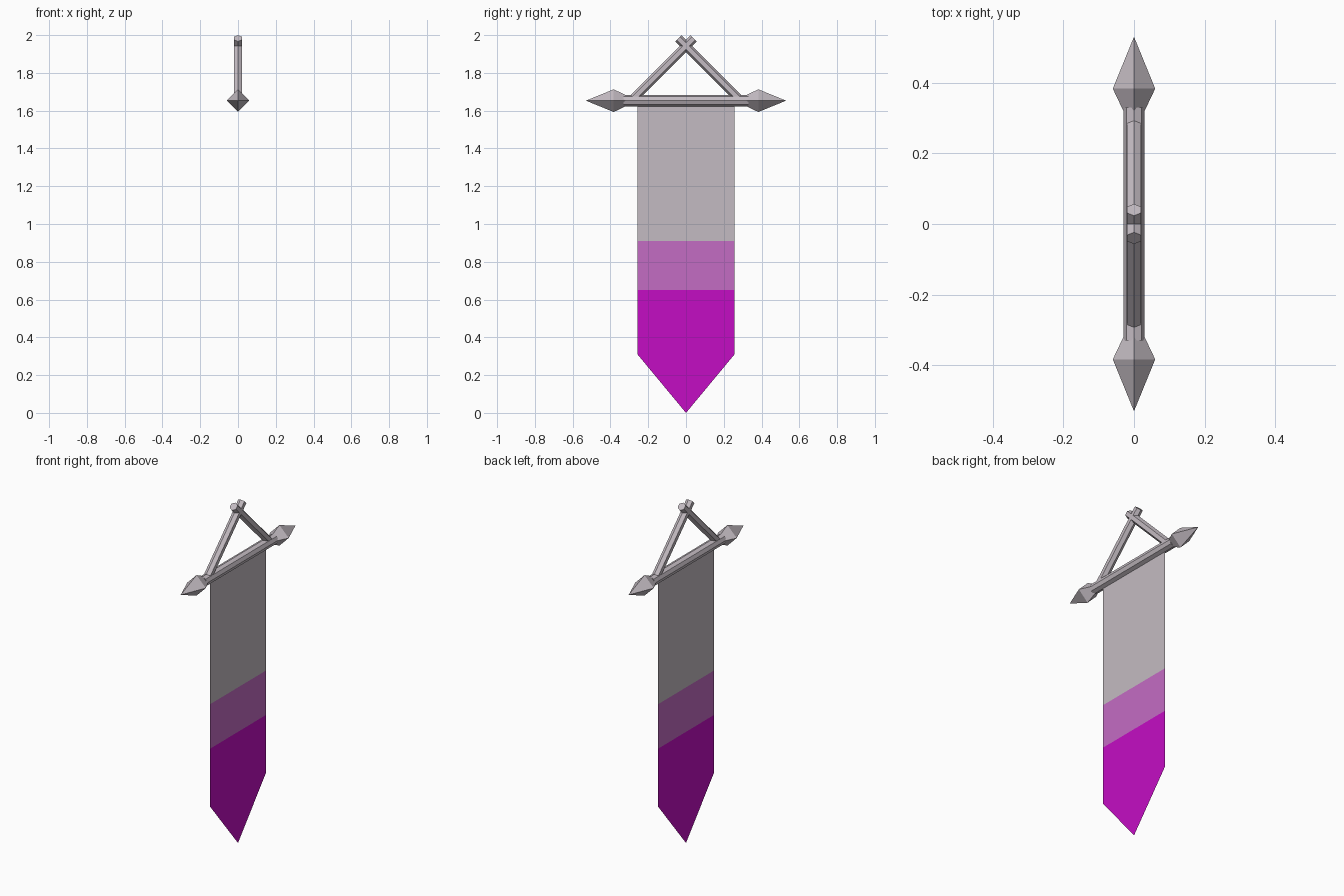
import bpy, bmesh, math
from mathutils import Vector

cube = bpy.data.objects.get("Cube")
if cube:
    bpy.data.objects.remove(cube, do_unlink=True)


def material(name, rgb):
    m = bpy.data.materials.new(name)
    m.use_nodes = True
    m.diffuse_color = (*rgb, 1)
    m.node_tree.nodes["Principled BSDF"].inputs["Base Color"].default_value = (*rgb, 1)
    return m


grey = material("pale grey", (0.55, 0.50, 0.54))
orchid = material("orchid", (0.55, 0.15, 0.55))
magenta = material("magenta", (0.55, 0.004, 0.55))


def finish(name, bm, mats):
    mesh = bpy.data.meshes.new(name)
    bm.to_mesh(mesh)
    bm.free()
    for m in mats:
        mesh.materials.append(m)
    ob = bpy.data.objects.new(name, mesh)
    bpy.context.collection.objects.link(ob)
    return ob


def spindle(name, start, end, sides, stations):
    """Lofted solid from start to end; stations are (fraction, radius)."""
    start, end = Vector(start), Vector(end)
    axis = end - start
    side = Vector((1, 0, 0))
    up = axis.normalized().cross(side)
    bm = bmesh.new()
    rings = []
    for t, r in stations:
        angles = [2 * math.pi * i / sides for i in range(sides)]
        rings.append([bm.verts.new(start + axis * t
                                   + (up * math.cos(a) + side * math.sin(a)) * r)
                      for a in angles])
    for a, b in zip(rings, rings[1:]):
        for i in range(sides):
            j = (i + 1) % sides
            bm.faces.new((a[i], a[j], b[j], b[i]))
    bm.faces.new(rings[0])
    bm.faces.new(rings[-1])
    bmesh.ops.remove_doubles(bm, verts=bm.verts, dist=1e-5)
    bmesh.ops.recalc_face_normals(bm, faces=bm.faces)
    return finish(name, bm, [grey])


# Crossbar
BAR_Z = 1.653
spindle("crossbar", (0, -0.33, BAR_Z), (0, 0.33, BAR_Z), 8, [(0, 0.03), (1, 0.03)])

# Pointed finials and crossed hanging struts, one pair per end
for label, s in (("front", -1), ("back", 1)):
    spindle(label + "_finial", (0, s * 0.32, BAR_Z), (0, s * 0.53, BAR_Z), 4,
            [(0, 0.03), (0.3, 0.06), (1, 0.000001)])
    spindle(label + "_strut", (0, s * 0.276, 1.667), (0, -s * 0.04, 1.983), 6,
            [(0, 0.0235), (1, 0.0235)])

# Cloth: single sheet with three bands and a pointed hem
bm = bmesh.new()
W = 0.257
levels = [BAR_Z, 0.91, 0.65, 0.31]
rows = [[bm.verts.new((0, y, z)) for y in (-W, W)] for z in levels]
for i, (a, b) in enumerate(zip(rows, rows[1:])):
    bm.faces.new((a[0], b[0], b[1], a[1])).material_index = i
point = bm.verts.new((0, 0, 0))
bm.faces.new((rows[-1][0], point, rows[-1][1])).material_index = 2
finish("banner_cloth", bm, [grey, orchid, magenta])
